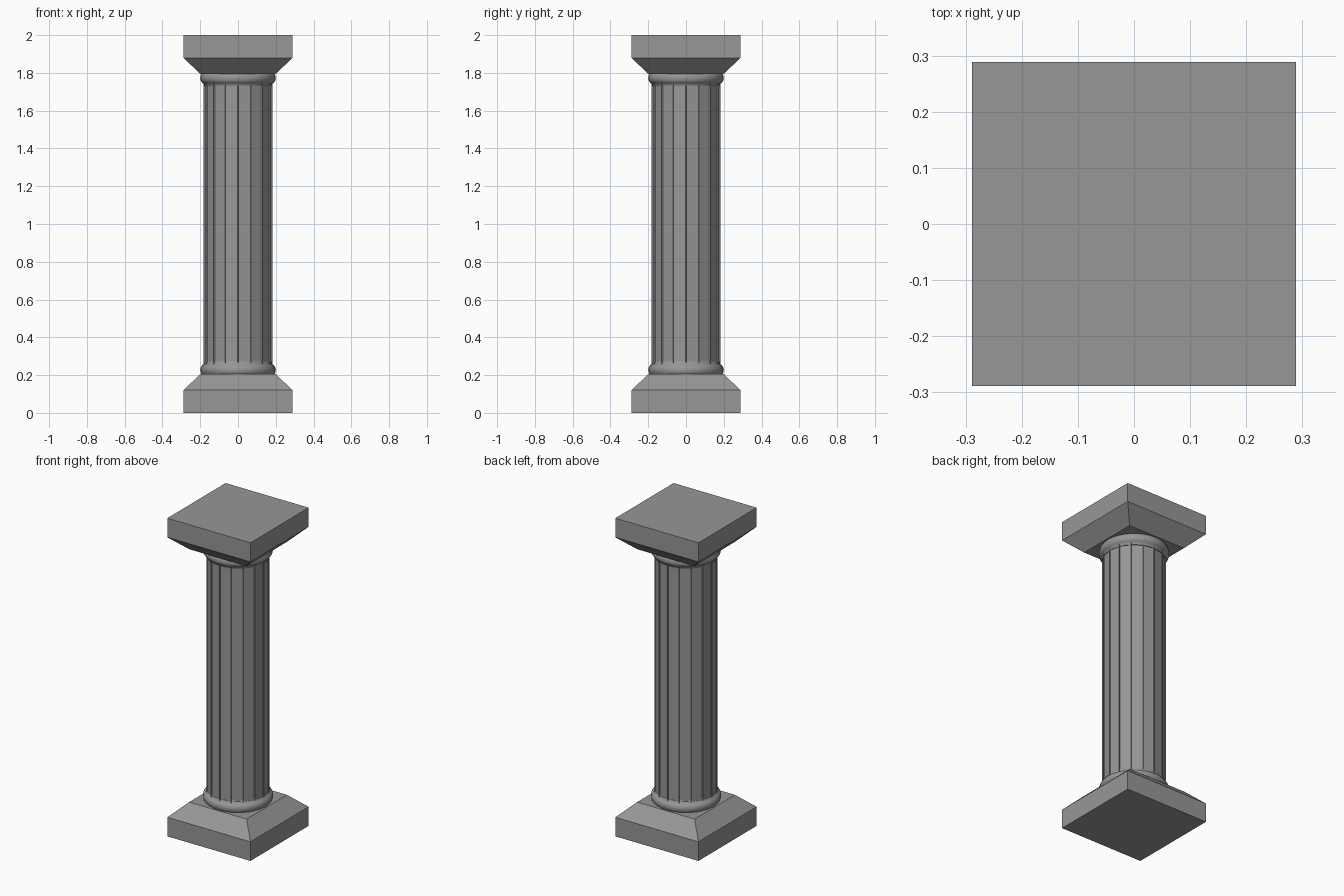
import bpy, bmesh, math

cube = bpy.data.objects.get("Cube")
if cube:
    bpy.data.objects.remove(cube, do_unlink=True)

stone = bpy.data.materials.new("grey stone")
stone.use_nodes = True
stone.diffuse_color = (0.31, 0.31, 0.31, 1)
stone.node_tree.nodes["Principled BSDF"].inputs["Base Color"].default_value = (0.31, 0.31, 0.31, 1)


def add_object(name, bm):
    bmesh.ops.recalc_face_normals(bm, faces=bm.faces)
    mesh = bpy.data.meshes.new(name)
    bm.to_mesh(mesh)
    bm.free()
    mesh.materials.append(stone)
    obj = bpy.data.objects.new(name, mesh)
    bpy.context.collection.objects.link(obj)
    return obj


def loft(name, profile, sides, turn=0.0):
    """Stack rings of (radius, height) and cap both ends."""
    bm = bmesh.new()
    rings = []
    for radius, z in profile:
        angles = [turn + math.tau * i / sides for i in range(sides)]
        rings.append([bm.verts.new((radius * math.cos(a), radius * math.sin(a), z)) for a in angles])
    for low, high in zip(rings, rings[1:]):
        for i in range(sides):
            j = (i + 1) % sides
            bm.faces.new((low[i], low[j], high[j], high[i]))
    bm.faces.new(rings[0])
    bm.faces.new(rings[-1])
    return add_object(name, bm)


def smooth(obj, angle):
    bpy.ops.object.select_all(action="DESELECT")
    obj.select_set(True)
    bpy.context.view_layer.objects.active = obj
    bpy.ops.object.shade_smooth_by_angle(angle=math.radians(angle))


# Square base and capital, each with a sloping shoulder
half, neck = 0.289, 0.2
block = [(half, 0), (half, 0.12), (neck, 0.205)]
for name, flip in (("base_block", False), ("capital_block", True)):
    profile = [(r * math.sqrt(2), 2 - z if flip else z) for r, z in block]
    loft(name, profile, 4, math.pi / 4)

# Rounded collars at both ends of the shaft
collar = [(0.19, 0.203), (0.197, 0.212), (0.2, 0.228), (0.197, 0.242),
          (0.19, 0.252), (0.18, 0.258), (0.178, 0.27)]
for name, flip in (("lower_collar", False), ("upper_collar", True)):
    smooth(loft(name, [(r, 2 - z if flip else z) for r, z in collar], 32), 50)

# Shaft with a sunken flute in each of its sixteen faces
shaft = loft("fluted_shaft", [(0.182, 0.25), (0.182, 1.75)], 16)
bm = bmesh.new()
bm.from_mesh(shaft.data)
flutes = [f for f in bm.faces if abs(f.normal.z) < 0.5]
bmesh.ops.inset_individual(bm, faces=flutes, thickness=0.005, depth=0)
for face in flutes:
    for vert in face.verts:
        vert.co.z = 0.275 if vert.co.z < 1 else 1.735
    bmesh.ops.translate(bm, verts=face.verts, vec=face.normal * -0.006)
bm.to_mesh(shaft.data)
bm.free()
